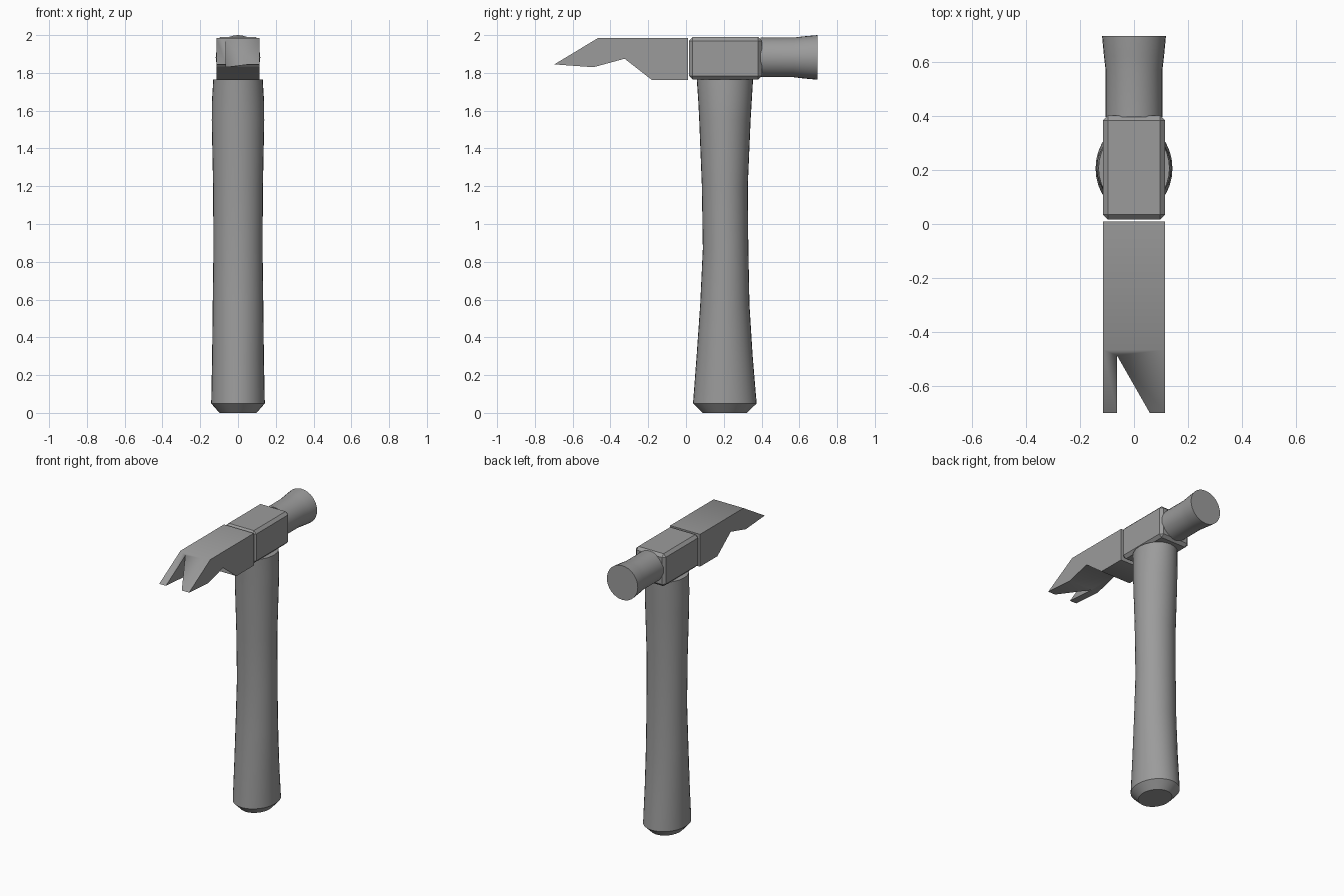
import bpy, bmesh, math

if "Cube" in bpy.data.objects:
    bpy.data.objects.remove(bpy.data.objects["Cube"])

# Dark grey shared by every part
grey = bpy.data.materials.new("dark_grey")
grey.diffuse_color = (0.33, 0.33, 0.33, 1)
grey.use_nodes = True
grey.node_tree.nodes["Principled BSDF"].inputs["Base Color"].default_value = grey.diffuse_color


def smooth(ob, angle):
    bpy.ops.object.select_all(action='DESELECT')
    ob.select_set(True)
    bpy.context.view_layer.objects.active = ob
    bpy.ops.object.shade_smooth_by_angle(angle=math.radians(angle))


def finish(name, bm):
    bmesh.ops.recalc_face_normals(bm, faces=bm.faces)
    mesh = bpy.data.meshes.new(name)
    bm.to_mesh(mesh)
    bm.free()
    mesh.materials.append(grey)
    ob = bpy.data.objects.new(name, mesh)
    bpy.context.collection.objects.link(ob)
    return ob


def loft(name, rings):
    """Skin a stack of closed rings and cap both ends."""
    bm = bmesh.new()
    loops = [[bm.verts.new(p) for p in ring] for ring in rings]
    n = len(loops[0])
    for a, b in zip(loops, loops[1:]):
        for i in range(n):
            j = (i + 1) % n
            bm.faces.new((a[i], a[j], b[j], b[i]))
    bm.faces.new(loops[0])
    bm.faces.new(loops[-1])
    ob = finish(name, bm)
    smooth(ob, 30)
    return ob


def prism(name, ring, offset):
    """Extrude a flat outline along an offset vector."""
    bm = bmesh.new()
    face = bm.faces.new([bm.verts.new(p) for p in ring])
    ext = bmesh.ops.extrude_face_region(bm, geom=[face], use_keep_orig=True)
    verts = [g for g in ext['geom'] if isinstance(g, bmesh.types.BMVert)]
    bmesh.ops.translate(bm, verts=verts, vec=offset)
    return finish(name, bm)


def circle(n):
    return [(math.cos(2 * math.pi * i / n), math.sin(2 * math.pi * i / n)) for i in range(n)]


# Handle: oval sections (z, x radius, y min, y max)
sections = [(0, 0.098, 0.088, 0.322), (0.05, 0.142, 0.037, 0.374),
            (0.3, 0.137, 0.056, 0.353), (0.57, 0.134, 0.075, 0.336),
            (0.87, 0.13, 0.089, 0.33), (1.2, 0.132, 0.084, 0.327),
            (1.55, 0.139, 0.07, 0.342), (1.65, 0.138, 0.065, 0.348),
            (1.765, 0.131, 0.057, 0.355)]
loft("handle", [[(rx * c, (y0 + y1) / 2 + (y1 - y0) / 2 * s, z) for c, s in circle(32)]
                for z, rx, y0, y1 in sections])

# Striking face: round neck flaring to the poll (y, radius)
poll = [(0.395, 0.105), (0.57, 0.105), (0.62, 0.111), (0.695, 0.118)]
loft("striking_face", [[(r * c, y, 1.882 + r * s) for c, s in circle(32)] for y, r in poll])

# Chamfered head block
bm = bmesh.new()
bmesh.ops.create_cube(bm, size=1)
bmesh.ops.scale(bm, vec=(0.23, 0.385, 0.224), verts=bm.verts)
bmesh.ops.translate(bm, vec=(0, 0.209, 1.877), verts=bm.verts)
bmesh.ops.bevel(bm, geom=bm.edges[:], offset=0.019, segments=1, affect='EDGES')
finish("head_block", bm)

# Claw: side profile with an off-centre notch, softly shaded
side = [(0.01, 1.985), (-0.465, 1.985), (-0.697, 1.845), (-0.49, 1.83),
        (-0.325, 1.875), (-0.18, 1.762), (0.01, 1.762)]
claw = prism("claw", [(-0.114, y, z) for y, z in side], (0.228, 0, 0))
notch = [(-0.063, -0.485), (-0.063, -0.75), (0.09, -0.75), (0.058, -0.697)]
cutter = prism("notch_cutter", [(x, y, 1.6) for x, y in notch], (0, 0, 0.6))
cut = claw.modifiers.new("notch", 'BOOLEAN')
cut.operation = 'DIFFERENCE'
cut.solver = 'EXACT'
cut.object = cutter
bpy.context.view_layer.objects.active = claw
bpy.ops.object.modifier_apply(modifier=cut.name)
bpy.data.objects.remove(cutter)
smooth(claw, 80)
